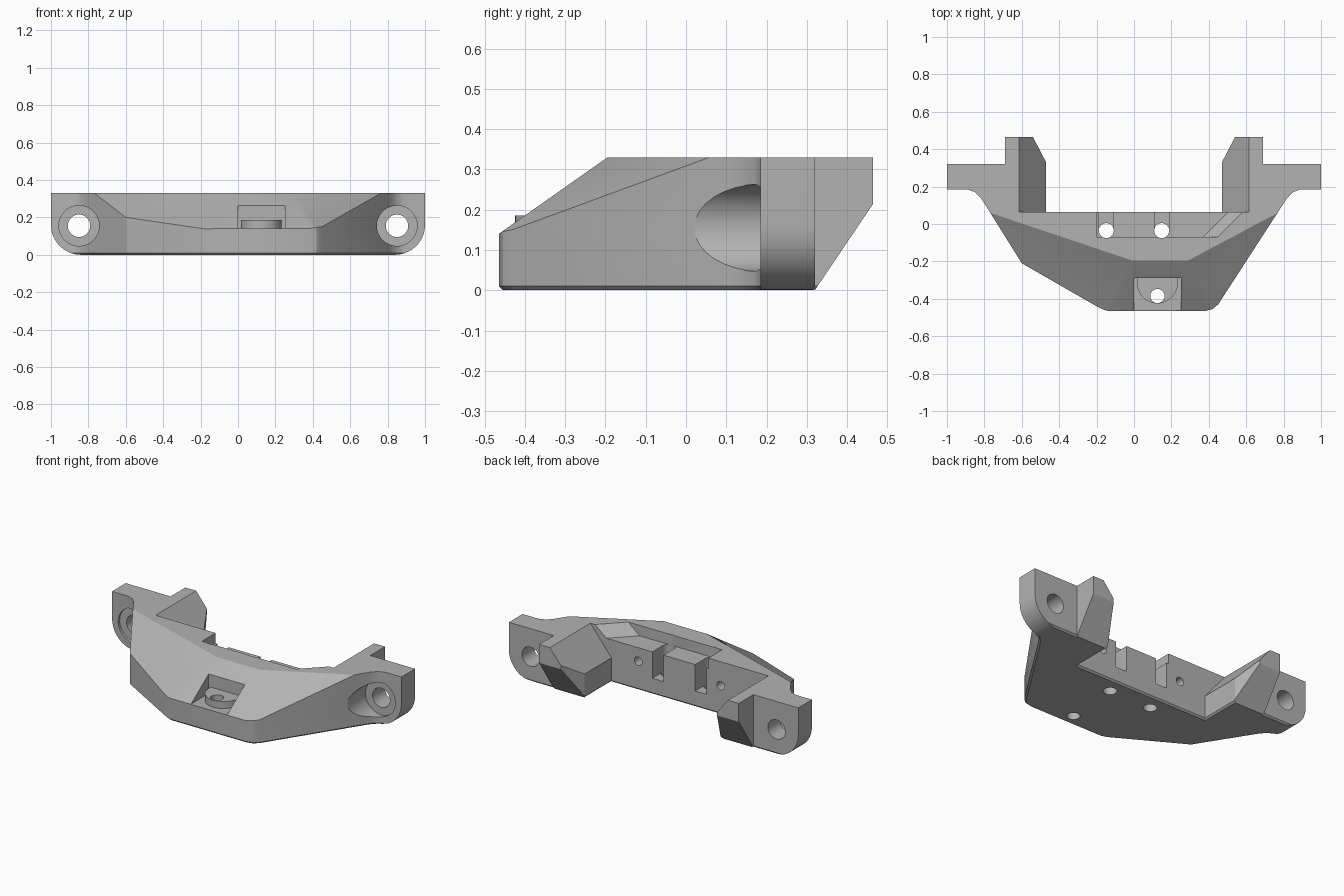
import bpy, bmesh, math
from mathutils import Vector

cube = bpy.data.objects.get("Cube")
if cube:
    bpy.data.objects.remove(cube, do_unlink=True)

H = 0.33
grey = bpy.data.materials.new("plain_grey")
grey.use_nodes = True
COLOUR = (0.45, 0.45, 0.45, 1)
grey.diffuse_color = COLOUR
grey.node_tree.nodes["Principled BSDF"].inputs["Base Color"].default_value = COLOUR


def make_object(name, bm):
    bmesh.ops.recalc_face_normals(bm, faces=bm.faces[:])
    mesh = bpy.data.meshes.new(name)
    bm.to_mesh(mesh)
    bm.free()
    mesh.materials.append(grey)
    obj = bpy.data.objects.new(name, mesh)
    bpy.context.collection.objects.link(obj)
    return obj


def prism(points, low, high, axis="z"):
    """Extrude a flat outline along z, or an x-z outline along y."""
    bm = bmesh.new()
    place = (lambda a, b: (a, b, low)) if axis == "z" else (lambda a, b: (a, low, b))
    face = bm.faces.new([bm.verts.new(place(a, b)) for a, b in points])
    made = bmesh.ops.extrude_face_region(bm, geom=[face])["geom"]
    shift = Vector((0, 0, high - low) if axis == "z" else (0, high - low, 0))
    bmesh.ops.translate(bm, vec=shift, verts=[v for v in made if isinstance(v, bmesh.types.BMVert)])
    bmesh.ops.recalc_face_normals(bm, faces=bm.faces[:])
    return bm


def circle(cx, cy, r, n=32):
    return [(cx + r * math.cos(math.tau * i / n), cy + r * math.sin(math.tau * i / n))
            for i in range(n)]


def rect(x0, x1, y0, y1):
    return [(x0, y0), (x1, y0), (x1, y1), (x0, y1)]


def boolean(target, bm, operation="DIFFERENCE"):
    """Apply a boolean and discard its cutter."""
    tool = make_object("cutter", bm)
    tool.hide_render = True
    mod = target.modifiers.new("cut", "BOOLEAN")
    mod.operation, mod.solver, mod.object = operation, "EXACT", tool
    graph = bpy.context.evaluated_depsgraph_get()
    mesh = bpy.data.meshes.new_from_object(target.evaluated_get(graph))
    target.modifiers.clear()
    target.data = mesh
    bpy.data.objects.remove(tool, do_unlink=True)


def slice_off(bm, a, b, c, outside):
    """Cut along the plane a-b-c and drop the side holding the outside point."""
    a, b, c = Vector(a), Vector(b), Vector(c)
    normal = (b - a).cross(c - a).normalized()
    if normal.dot(Vector(outside) - a) < 0:
        normal = -normal
    cut = bmesh.ops.bisect_plane(bm, geom=bm.verts[:] + bm.edges[:] + bm.faces[:],
                                 plane_co=a, plane_no=normal, clear_outer=True)
    edges = [e for e in cut["geom_cut"] if isinstance(e, bmesh.types.BMEdge)]
    bmesh.ops.holes_fill(bm, edges=edges, sides=0)


# Body outline, with the ears and rear arms mirrored
flank = [(0.8, 0.11), (0.82, 0.14), (0.85, 0.17), (0.89, 0.185), (1, 0.185), (1, 0.32),
         (0.69, 0.32), (0.69, 0.465), (0.54, 0.465), (0.47, 0.33), (0.47, 0.065)]
nose = [(-0.6, -0.21), (-0.2, -0.44), (-0.17, -0.455), (-0.14, -0.465),
        (0.38, -0.465), (0.42, -0.455), (0.45, -0.43)]
bm = prism(nose + flank + [(-x, y) for x, y in reversed(flank)], 0, H)

# Small chamfer around the underside
base = min(bm.faces, key=lambda f: f.calc_center_median().z)
rim = list(base.verts)
bmesh.ops.inset_region(bm, faces=[base], thickness=0.01, use_even_offset=True)
bm.verts.ensure_lookup_table()
inner = set(min(bm.faces, key=lambda f: f.calc_center_median().z - len(f.verts)).verts)
for v in bm.verts:
    if v.co.z < 0.001 and not any(f.normal.z < -0.9 and len(f.verts) > 10 for f in v.link_faces):
        v.co.z = 0.01

# Sloping front facets and the undercut of the rear arms
left, right = (-0.01, -0.195, H), (0.29, -0.195, H)
front_top = (0, -1, H)
slice_off(bm, left, right, (0, -0.465, 0.14), front_top)
slice_off(bm, left, (-0.77, 0.06, H), (-0.6, -0.21, 0.2), (-1, -1, H))
slice_off(bm, right, (0.77, 0.06, H), (0.42, -0.465, 0.14), (1, -1, H))
slice_off(bm, (0, 0.32, 0), (1, 0.32, 0), (0, 0.465, 0.215), (0, 1, 0))
body = make_object("bracket_body", bm)

# Rounded lower ear corners
r = 0.16
arc = [(1 - r + r * math.sin(t), r - r * math.cos(t))
       for t in [math.pi / 2 * i / 10 for i in range(11)]]
arc[0] = (1 - r, -0.0005)
outline = arc + [(1, 0.4)]
boolean(body, prism(outline + [(-x, z) for x, z in reversed(outline)], -1, 1, "y"), "INTERSECT")

for s in (-1, 1):
    # Inward slope of the rear arm
    wedge = [(0.46, 0.14), (0.615, H), (0.615, 0.4), (0.4, 0.4), (0.4, 0.14)]
    boolean(body, prism([(s * x, z) for x, z in wedge], 0.065, 0.6, "y"))
    # Ear counterbore and bolt hole
    boolean(body, prism(circle(s * 0.85, 0.155, 0.108), -0.4, 0.2, "y"))
    boolean(body, prism(circle(s * 0.85, 0.155, 0.06), 0.1, 0.5, "y"))

# Shallow rear shelf with one slanting end
shelf = prism([(-0.2, -0.07), (0.37, -0.07), (0.505, 0.065), (0.505, 0.07), (-0.2, 0.07)], 0.265, 0.34)
for v in shelf.verts:
    if v.co.z > 0.3 and v.co.x > 0:
        v.co.x += 0.09
boolean(body, shelf)

# Rear slots, vertical holes and horizontal holes
for s in (-1, 1):
    x = s * 0.148
    boolean(body, prism(rect(x - 0.039, x + 0.039, -0.03, 0.1), 0.1, 0.4))
    boolean(body, prism(circle(x, -0.035, 0.04, 24), -0.1, 0.4))
    boolean(body, prism(circle(s * 0.285, 0.18, 0.027, 20), -0.04, 0.1, "y"))

# Front pocket with a half-round boss and a hole
boolean(body, prism(rect(0, 0.25, -0.6, -0.29), 0.141, 0.4))
half = [(0.125 + 0.11 * math.cos(t), -0.31 + 0.115 * math.sin(t))
        for t in [math.pi + math.pi * i / 20 for i in range(21)]]
boolean(body, prism(half + [(0.235, -0.28), (0.015, -0.28)], 0.13, 0.185), "UNION")
boolean(body, prism(circle(0.125, -0.385, 0.038, 24), -0.1, 0.4))

# Smooth curves while keeping edges sharp
bpy.ops.object.select_all(action="DESELECT")
body.select_set(True)
bpy.context.view_layer.objects.active = body
bpy.ops.object.shade_smooth_by_angle(angle=math.radians(25))
